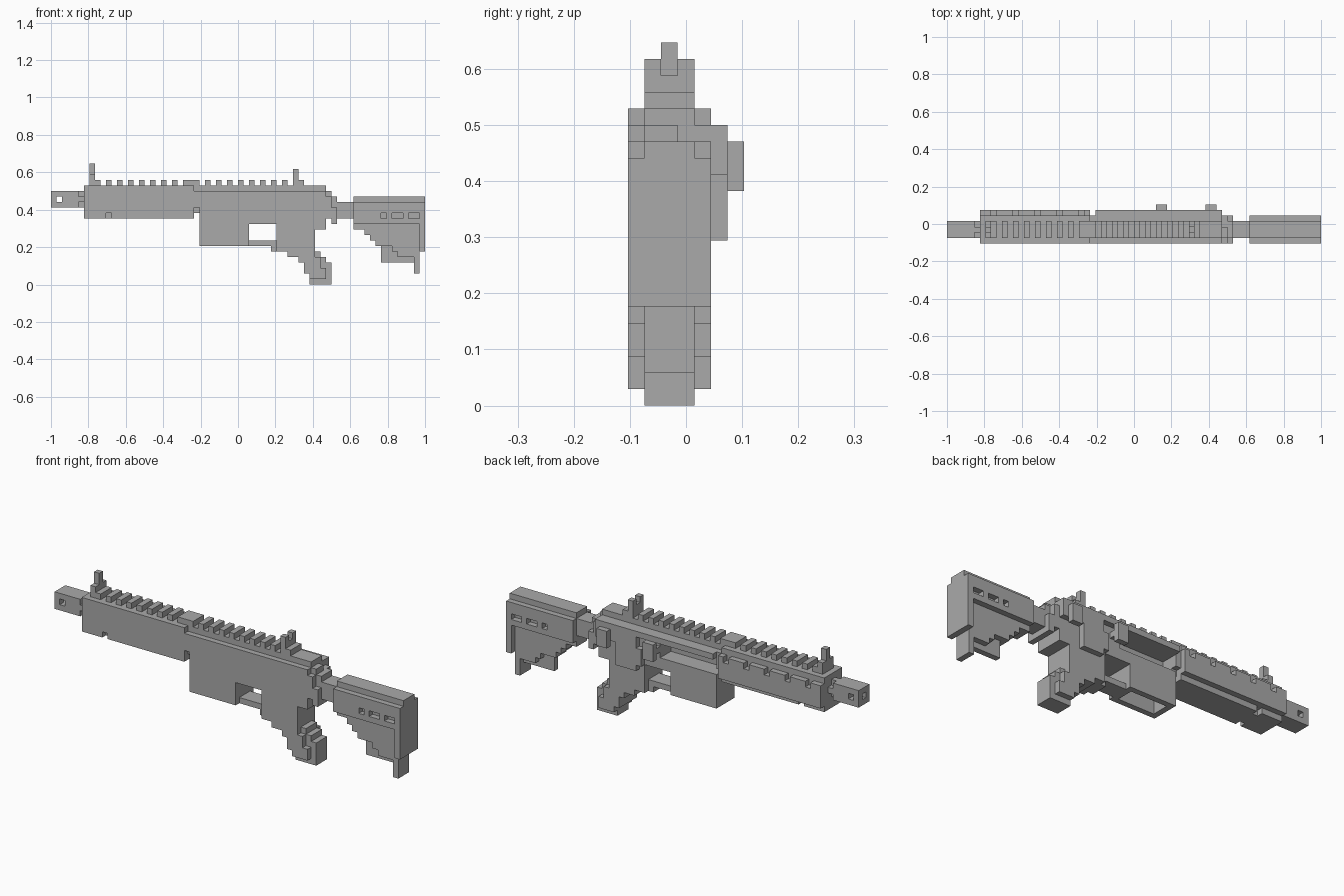
import bpy
import bmesh
from mathutils import Matrix, Vector

if "Cube" in bpy.data.objects:
    bpy.data.objects.remove(bpy.data.objects["Cube"], do_unlink=True)

UNIT = 2 / 68                      # size of one block
ORIGIN = Vector((34, 3.5, 0))      # grid point that sits on the world origin

gray = bpy.data.materials.new("plain gray")
gray.use_nodes = True
gray.diffuse_color = (0.4, 0.4, 0.4, 1)
gray.node_tree.nodes["Principled BSDF"].inputs["Base Color"].default_value = gray.diffuse_color

FULL, CORE, MID = (0, 5), (1, 4), (2, 3)   # widths across y
SHELLS = ((0, 1), (4, 5))                  # outer side layers
LEDGE = (5, 6)                             # extra layer on the back side


def part(name, *layers):
    """Each layer is a y range followed by (x0, x1, z0, z1) blocks."""
    bm = bmesh.new()
    for (y0, y1), *blocks in layers:
        for x0, x1, z0, z1 in blocks:
            low, high = Vector((x0, y0, z0)), Vector((x1, y1, z1))
            place = Matrix.Translation(((low + high) / 2 - ORIGIN) * UNIT)
            bmesh.ops.create_cube(bm, size=1, matrix=place @ Matrix.Diagonal((high - low) * UNIT).to_4x4())
    mesh = bpy.data.meshes.new(name)
    bm.to_mesh(mesh)
    bm.free()
    mesh.materials.append(gray)
    obj = bpy.data.objects.new(name, mesh)
    bpy.context.collection.objects.link(obj)
    return obj


# Muzzle with a bore and a cross hole, necked where it meets the handguard
part("muzzle",
     (CORE, (0, 2, 14, 15), (0, 2, 16, 17), (2, 5, 14, 17), (5, 6, 15, 16)),
     (MID, (5, 6, 14, 17)),
     *[(side, (0, 1, 15, 16)) for side in ((1, 2), (3, 4))])

# Handguard with a notched lower edge and a joint to the receiver
part("handguard",
     (FULL, (6, 26, 13, 18), (6, 10, 12, 13), (11, 26, 12, 13), (26, 27, 14, 17)),
     (CORE, (10, 11, 12, 13), (26, 27, 13, 18)))

# Side rail with evenly spaced notches
rail_teeth = [(max(6, x - 3), min(26, x), 16, 17) for x in range(8, 29, 4)]
part("side_rail", (LEDGE, (6, 26, 13, 16), *rail_teeth))

# Top rail teeth
part("front_rail", (CORE, *[(x, x + 1, 18, 19) for x in range(8, 24, 2)], (24, 27, 18, 19)))
part("rear_rail", (CORE, *[(x, x + 1, 18, 19) for x in range(28, 44, 2)]))

# Sights
part("front_sight", (CORE, (7, 8, 18, 20)), (MID, (7, 8, 20, 22)))
part("rear_sight", (CORE, (44, 46, 18, 19), (44, 45, 19, 20)),
     *[(side, (44, 45, 20, 21)) for side in ((1, 2), (3, 4))])

# Receiver, with an open port on the back side
part("upper_receiver",
     (CORE, (27, 50, 17, 18)),
     (FULL, (27, 50, 16, 17), (38, 50, 11, 16)),
     ((0, 2), (27, 38, 13, 16)),
     (LEDGE, (27, 43, 16, 17), (42, 50, 14, 17), (41, 46, 11, 14), (42, 46, 10, 11)))
part("lower_receiver", (FULL, (27, 41, 11, 13), (41, 48, 8, 12), (48, 50, 10, 12)))
part("receiver_end", (FULL, (50, 51, 12, 16), (51, 52, 11, 14)),
     (CORE, (50, 52, 12, 16)), ((1, 3), (50, 51, 16, 17)))

# Side controls
for name, x in (("port_knob", 38), ("rear_knob", 47)):
    part(name, ((6, 7), (x, x + 2, 13, 16)), (LEDGE, (x, x + 2, 14, 15)))

# Hollow magazine well and trigger guard
part("magazine_well", (FULL, (27, 36, 10, 13), (27, 28, 7, 10), (35, 36, 7, 10)),
     *[(side, (28, 35, 7, 10)) for side in SHELLS])
part("trigger_guard", (CORE, (36, 42, 7, 8)))

# Stepped grip: wide sides, narrower heel and backstrap
part("grip",
     (FULL, (41, 48, 7, 10), (41, 48, 6, 7), (43, 48, 5, 6), (45, 49, 4, 5),
      (46, 49, 3, 4), (46, 50, 2, 3), (47, 50, 1, 2)),
     (CORE, (40, 43, 6, 7), (47, 49, 5, 6), (47, 50, 4, 5), (47, 51, 0, 4)))

# Buffer tube
part("buffer_tube", (CORE, (52, 55, 12, 15)))

# Stock: core, slotted side shells, butt pad and toe
part("stock_core", (CORE, (55, 68, 11, 16)))
slotted = [(55, 60, 12, 13), (61, 62, 12, 13), (64, 65, 12, 13), (67, 68, 12, 13)]
part("stock_sides", *[(side, (55, 68, 13, 15), (55, 68, 11, 12), *slotted) for side in SHELLS])
steps = [(57, 67, 9), (58, 67, 8), (59, 67, 7), (62, 67, 6), (63, 67, 5)]
part("stock_web", (CORE, (55, 67, 10, 11), *[(a, b, z, z + 1) for a, b, z in steps]),
     (MID, (60, 67, 4, 9)))
part("butt_pad", (FULL, (67, 68, 6, 15)), (CORE, (66, 67, 2, 11)))
